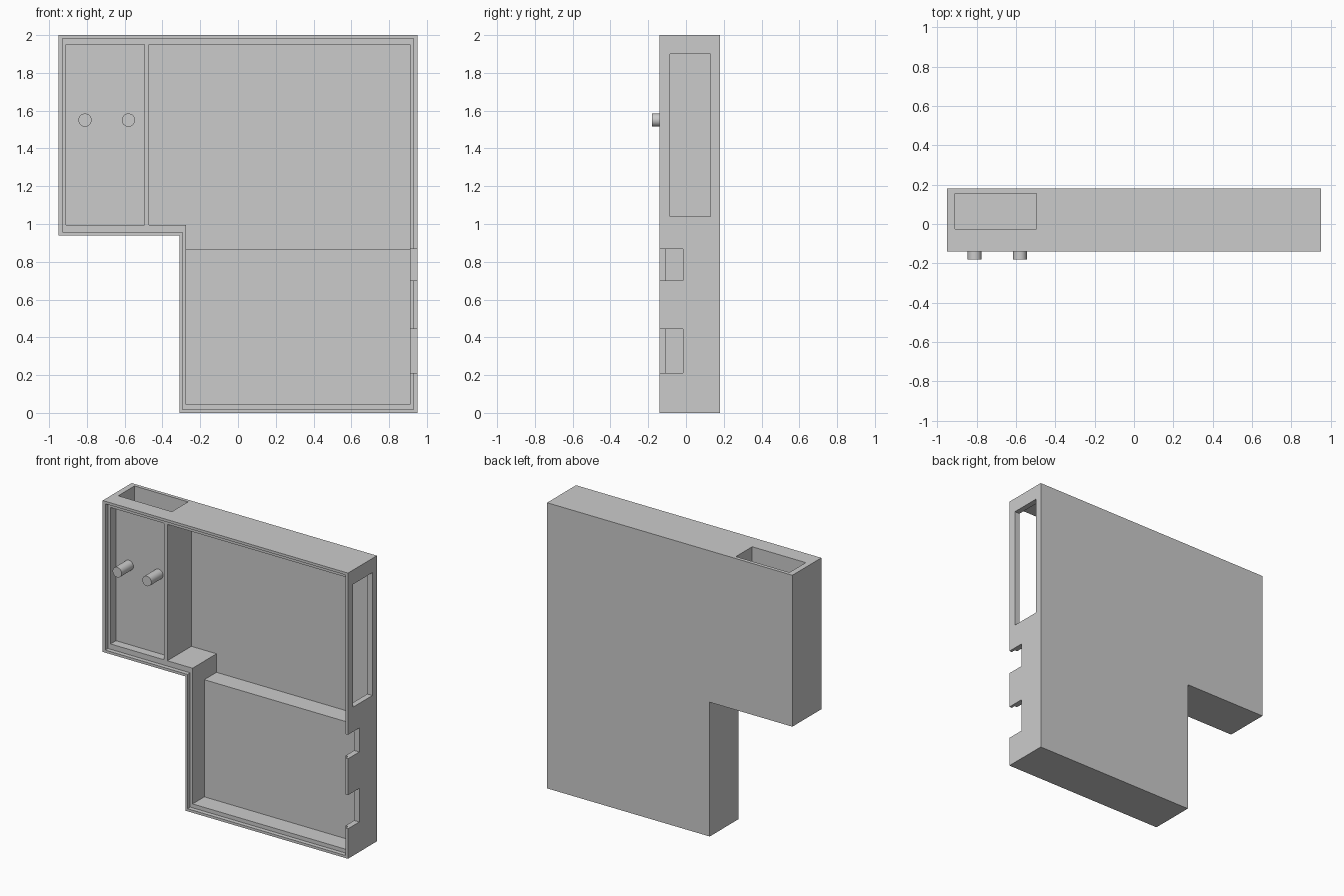
import bpy, bmesh, math
from mathutils import Matrix

if "Cube" in bpy.data.objects:
    bpy.data.objects.remove(bpy.data.objects["Cube"])

FRONT, BACK = -0.14, 0.18
LEDGE, FLOOR = -0.11, 0.155
OUT = -0.3          # cutters start in front of the model


def prism(name, outline, y0, y1):
    """Extrude an (x, z) outline along y."""
    bm = bmesh.new()
    face = bm.faces.new([bm.verts.new((x, y0, z)) for x, z in outline])
    side = bmesh.ops.extrude_face_region(bm, geom=[face])["geom"]
    bmesh.ops.translate(bm, vec=(0, y1 - y0, 0),
                        verts=[v for v in side if isinstance(v, bmesh.types.BMVert)])
    bmesh.ops.recalc_face_normals(bm, faces=bm.faces)
    return to_object(name, bm)


def to_object(name, bm):
    mesh = bpy.data.meshes.new(name)
    bm.to_mesh(mesh)
    bm.free()
    ob = bpy.data.objects.new(name, mesh)
    bpy.context.collection.objects.link(ob)
    return ob


def rect(x0, x1, z0, z1):
    return [(x0, z0), (x1, z0), (x1, z1), (x0, z1)]


def step_outline(x0, x1, z0, z1, xi, zi):
    """Rectangle with its lower left corner missing."""
    return [(xi, z0), (x1, z0), (x1, z1), (x0, z1), (x0, zi), (xi, zi)]


def cut(target, outline, y0, y1):
    cutter = prism("cutter", outline, y0, y1)
    cutter.hide_render = True
    mod = target.modifiers.new("cut", "BOOLEAN")
    mod.operation = "DIFFERENCE"
    mod.solver = "EXACT"
    mod.object = cutter
    bpy.context.view_layer.objects.active = target
    bpy.ops.object.modifier_apply(modifier=mod.name)
    bpy.data.objects.remove(cutter, do_unlink=True)


# Stepped housing
housing = prism("housing", step_outline(-0.95, 0.95, 0, 2, -0.31, 0.94), FRONT, BACK)

# Rebate around the open front
cut(housing, step_outline(-0.93, 0.93, 0.018, 1.982, -0.293, 0.958), OUT, LEDGE)

# Main compartment: deep upper floor, raised lower floor
cut(housing, step_outline(-0.47, 0.91, 0.865, 1.95, -0.275, 0.995), OUT, FLOOR)
cut(housing, rect(-0.275, 0.91, 0.045, 1.1), OUT, 0.02)

# Shallow left compartment, and the slot behind it that opens at the top
cut(housing, rect(-0.91, -0.495, 0.995, 1.95), OUT, -0.05)
cut(housing, rect(-0.91, -0.495, 0.995, 2.2), -0.025, FLOOR)

# Side window and two side notches
cut(housing, rect(0.8, 1.1, 1.04, 1.9), -0.085, 0.13)
for z0, z1 in ((0.21, 0.445), (0.70, 0.868)):
    cut(housing, rect(0.8, 1.1, z0, z1), OUT, -0.015)

# Pegs on the left panel
for side, x in (("left", -0.81), ("right", -0.58)):
    bm = bmesh.new()
    bmesh.ops.create_cone(bm, cap_ends=True, segments=32, radius1=0.035,
                          radius2=0.035, depth=0.14,
                          matrix=Matrix.Translation((x, -0.11, 1.55))
                          @ Matrix.Rotation(math.pi / 2, 4, "X"))
    peg = to_object(side + "_peg", bm)
    bpy.ops.object.select_all(action="DESELECT")
    peg.select_set(True)
    bpy.context.view_layer.objects.active = peg
    bpy.ops.object.shade_smooth_by_angle(angle=math.radians(30))
